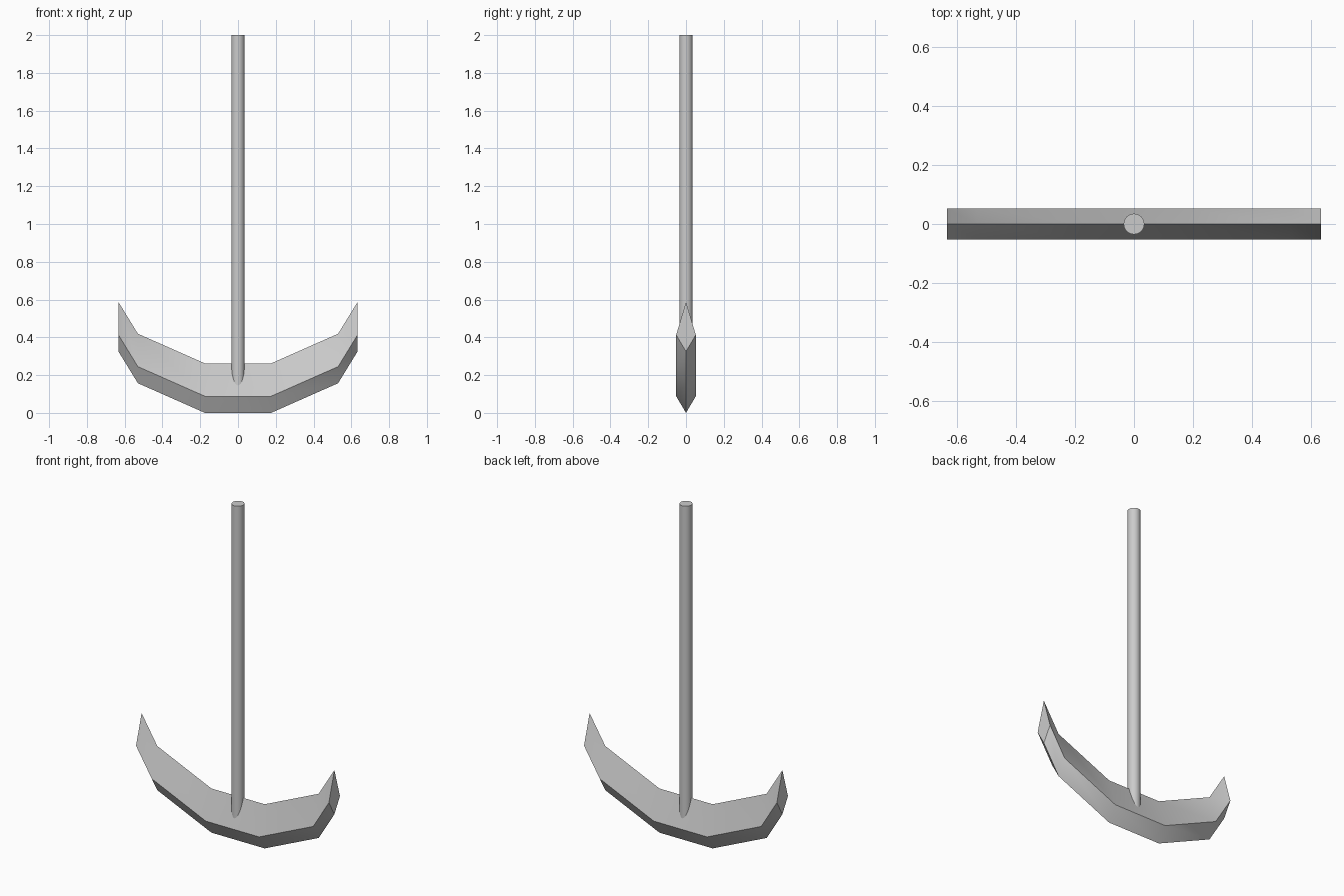
import bpy, bmesh, math

if "Cube" in bpy.data.objects:
    bpy.data.objects.remove(bpy.data.objects["Cube"])


def smooth(obj):
    bpy.ops.object.select_all(action='DESELECT')
    obj.select_set(True)
    bpy.context.view_layer.objects.active = obj
    bpy.ops.object.shade_smooth_by_angle(angle=math.radians(30))


# Curved blade: a kite cross-section swept along a mirrored path
half_path = [(0.175, 0.0), (0.53, 0.157), (0.633, 0.325)]
path = [(-x, z) for x, z in reversed(half_path)] + half_path
kite = [(0, 0), (0.052, 0.088), (0, 0.262), (-0.052, 0.088)]

bm = bmesh.new()
rings = [[bm.verts.new((x, y, z + dz)) for y, dz in kite] for x, z in path]
for a, b in zip(rings, rings[1:]):
    for i in range(4):
        j = (i + 1) % 4
        bm.faces.new((a[i], a[j], b[j], b[i]))
bm.faces.new(rings[0])
bm.faces.new(rings[-1])
bmesh.ops.recalc_face_normals(bm, faces=bm.faces)
mesh = bpy.data.meshes.new("blade")
bm.to_mesh(mesh)
bm.free()
blade = bpy.data.objects.new("blade", mesh)
bpy.context.collection.objects.link(blade)
smooth(blade)

# Straight round handle, its lower end sunk into the blade
bottom, top = 0.11, 2.0
bpy.ops.mesh.primitive_cylinder_add(vertices=24, radius=0.035, depth=top - bottom,
                                    location=(0, 0, (top + bottom) / 2))
handle = bpy.context.object
handle.name = "handle"
smooth(handle)
